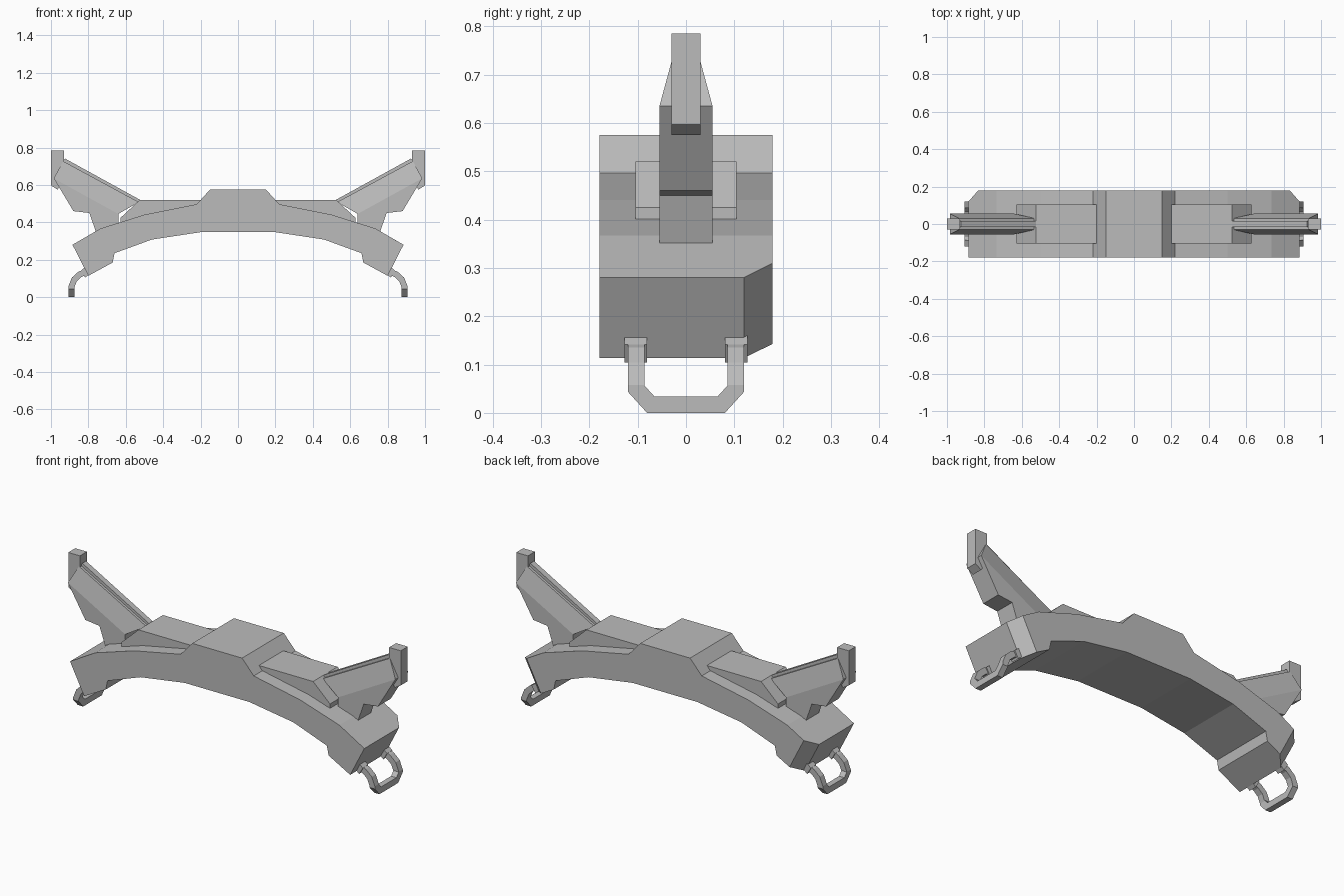
import bpy, bmesh
from mathutils import Vector

if "Cube" in bpy.data.objects:
    bpy.data.objects.remove(bpy.data.objects["Cube"])

grey = bpy.data.materials.new("plain grey")
grey.diffuse_color = (0.5, 0.5, 0.5, 1)
grey.use_nodes = True
grey.node_tree.nodes["Principled BSDF"].inputs["Base Color"].default_value = grey.diffuse_color


def finish(name, bm, mirror=True):
    bmesh.ops.recalc_face_normals(bm, faces=bm.faces[:])
    me = bpy.data.meshes.new(name)
    bm.to_mesh(me)
    bm.free()
    me.materials.append(grey)
    ob = bpy.data.objects.new(name, me)
    bpy.context.collection.objects.link(ob)
    if mirror:
        ob.modifiers.new("mirror", "MIRROR").use_axis[0] = True
    return ob


def prism(profile, y0, y1, bm=None):
    """Extrude an (x, z) outline from y0 to y1."""
    bm = bm or bmesh.new()
    a = [bm.verts.new((x, y0, z)) for x, z in profile]
    b = [bm.verts.new((x, y1, z)) for x, z in profile]
    bm.faces.new(a)
    bm.faces.new(b[::-1])
    for i in range(len(a)):
        j = (i + 1) % len(a)
        bm.faces.new((a[i], a[j], b[j], b[i]))
    return bm


# Arched body with a raised centre
half = [(0.15, 0.575), (0.22, 0.497), (0.5, 0.441), (0.735, 0.367), (0.885, 0.28),
        (0.80, 0.114), (0.67, 0.185), (0.66, 0.235), (0.46, 0.308), (0.195, 0.348)]
bm = prism(half + [(-x, z) for x, z in reversed(half)], -0.179, 0.179)
# cut the two rear end corners
for s in (1, -1):
    p = Vector((s * 0.885, 0.12, 0.28))
    n = Vector((s * -0.085, 0, -0.166)).cross(Vector((s * -0.055, 0.06, 0.025)))
    if n.x * s < 0:
        n = -n
    cut = bmesh.ops.bisect_plane(bm, geom=bm.verts[:] + bm.edges[:] + bm.faces[:],
                                 plane_co=p, plane_no=n, clear_outer=True)
    edges = [e for e in cut["geom_cut"] if isinstance(e, bmesh.types.BMEdge)]
    bmesh.ops.contextual_create(bm, geom=edges)
finish("arched_body", bm, mirror=False)

# Raised pads on either side of the centre
finish("top_pad", prism([(0.19, 0.52), (0.525, 0.52), (0.627, 0.425), (0.627, 0.395),
                         (0.5, 0.40), (0.19, 0.46)], -0.105, 0.105))

# Fins: a wide plate that tapers to a narrower top edge
wide = [(0.985, 0.635), (0.88, 0.46), (0.795, 0.45), (0.76, 0.35), (0.64, 0.38), (0.64, 0.445)]
narrow = [(0.53, 0.508), (0.935, 0.727)]
bm = bmesh.new()
sides = []
for s in (-1, 1):
    ring = [bm.verts.new((x, s * 0.055, z)) for x, z in wide]
    ring += [bm.verts.new((x, s * 0.03, z)) for x, z in narrow]
    bm.faces.new(ring[:6])
    bm.faces.new((ring[0], ring[5], ring[6], ring[7]))
    sides.append(ring)
a, b = sides
for i in range(8):
    j = (i + 1) % 8
    bm.faces.new((a[i], a[j], b[j], b[i]))
finish("fin", bm)

# Thin ridge along each fin
finish("fin_ridge", prism([(0.525, 0.521), (0.925, 0.741), (0.94, 0.72), (0.54, 0.50)],
                          -0.016, 0.016))

# Upright post at each fin tip
finish("tip_post", prism([(0.93, 0.785), (1.0, 0.785), (1.0, 0.597), (0.965, 0.575),
                          (0.93, 0.62)], -0.03, 0.03))

# Collars where the loops leave the body
bm = bmesh.new()
for y in (-0.104, 0.104):
    prism([(0.79, 0.128), (0.813, 0.163), (0.84, 0.142), (0.817, 0.104)],
          y - 0.023, y + 0.023, bm)
finish("loop_collar", bm)

# Hanging loops: a square bar swept along a bent path
leg = [(0.80, -0.103, 0.14), (0.845, -0.103, 0.122), (0.875, -0.103, 0.095),
       (0.891, -0.103, 0.055), (0.891, -0.103, 0.05), (0.891, -0.073, 0.017)]
path = [Vector(p) for p in leg] + [Vector((x, -y, z)) for x, y, z in reversed(leg)]
bm = bmesh.new()
rings = []
for i, p in enumerate(path):
    d0 = (p - path[max(i - 1, 0)]) if i else path[1] - p
    d1 = (path[i + 1] - p) if i < len(path) - 1 else d0
    d0, d1 = d0.normalized(), d1.normalized()
    t = (d0 + d1).normalized()
    grow = 1 / max(t.dot(d0), 0.5)
    in_leg = i < 4 or i > len(path) - 5
    if in_leg:                                   # bends in the side plane
        u = Vector((0, 1, 0))
        v = t.cross(u) * 0.016 * grow
        if v.x < 0:
            v = -v
        u = u * 0.017 * (1 if i < 4 else -1)
    else:                                        # bends in the end plane
        v = Vector((0.016, 0, 0))
        u = t.cross(Vector((1, 0, 0))) * 0.017 * grow
        if i == 4 and u.y < 0 or i == len(path) - 5 and u.y > 0:
            u = -u
        if 4 < i < len(path) - 5 and u.z < 0:
            u = -u
    rings.append([bm.verts.new(p + a * u + b * v)
                  for a, b in ((1, 1), (1, -1), (-1, -1), (-1, 1))])
for r, q in zip(rings, rings[1:]):
    for k in range(4):
        m = (k + 1) % 4
        bm.faces.new((r[k], r[m], q[m], q[k]))
bm.faces.new(rings[0])
bm.faces.new(rings[-1])
finish("hanging_loop", bm)
